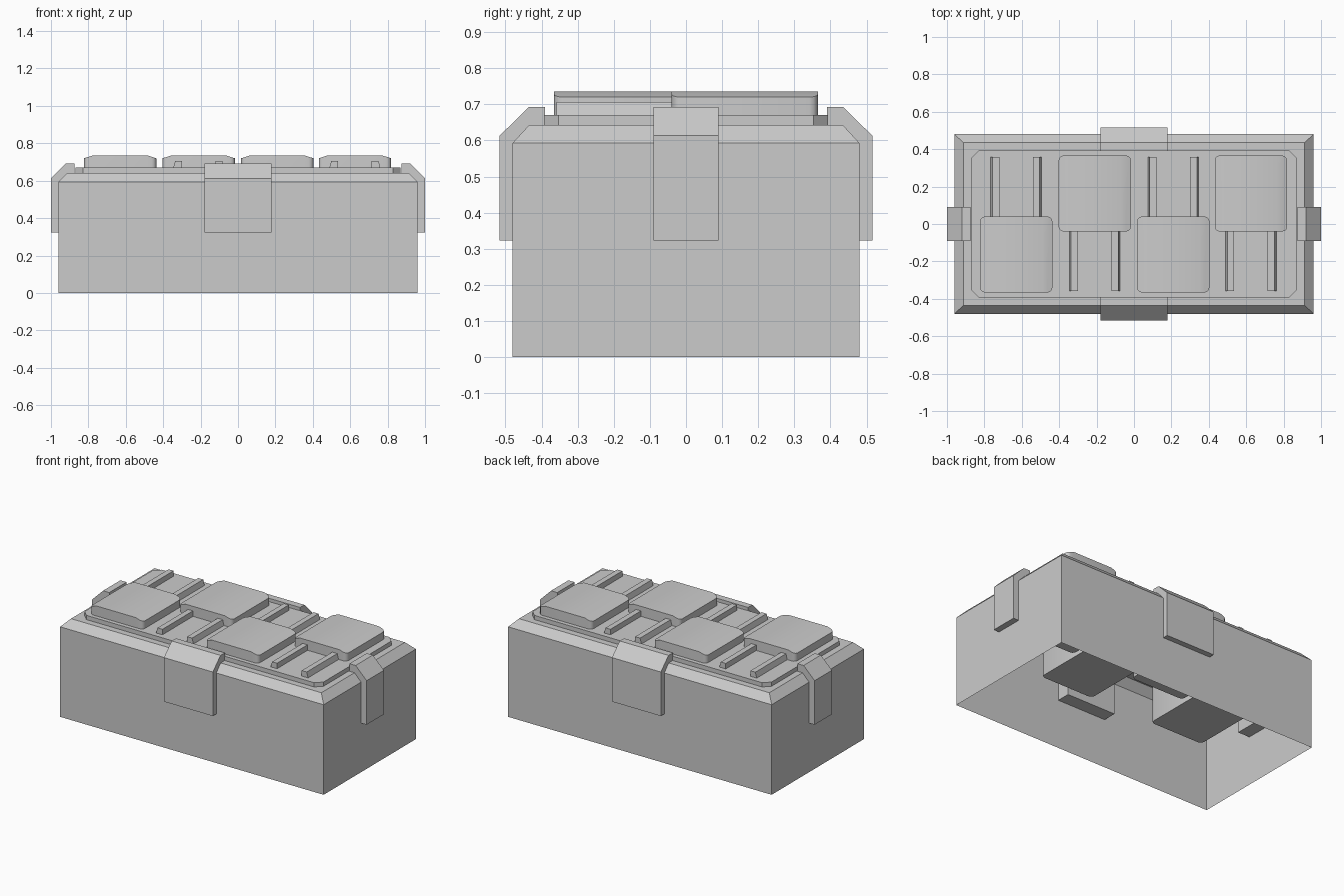
import bpy, bmesh, math
from mathutils import Vector

if "Cube" in bpy.data.objects:
    bpy.data.objects.remove(bpy.data.objects["Cube"])

grey = bpy.data.materials.new("light_grey")
grey.diffuse_color = (0.6, 0.6, 0.6, 1)
grey.use_nodes = True
grey.node_tree.nodes["Principled BSDF"].inputs["Base Color"].default_value = grey.diffuse_color


def finish(name, bm):
    bmesh.ops.recalc_face_normals(bm, faces=bm.faces)
    mesh = bpy.data.meshes.new(name)
    bm.to_mesh(mesh)
    bm.free()
    mesh.materials.append(grey)
    obj = bpy.data.objects.new(name, mesh)
    bpy.context.collection.objects.link(obj)
    return obj


def prism(name, outline, place, a, b):
    """Extrude a 2D outline from a to b; place(u, v, w) gives the 3D point."""
    bm = bmesh.new()
    rings = [[bm.verts.new(place(u, v, w)) for u, v in outline] for w in (a, b)]
    n = len(outline)
    bm.faces.new(rings[0])
    bm.faces.new(rings[1])
    for i in range(n):
        j = (i + 1) % n
        bm.faces.new((rings[0][i], rings[0][j], rings[1][j], rings[1][i]))
    return finish(name, bm)


# Case body: chamfered lid edge, open underneath
bm = bmesh.new()
rings = []
for x, y, z in ((0.96, 0.48, 0), (0.96, 0.48, 0.593), (0.912, 0.435, 0.642)):
    rings.append([bm.verts.new((sx * x, sy * y, z))
                  for sx, sy in ((-1, -1), (1, -1), (1, 1), (-1, 1))])
for lo, hi in zip(rings, rings[1:]):
    for i in range(4):
        j = (i + 1) % 4
        bm.faces.new((lo[i], lo[j], hi[j], hi[i]))
bm.faces.new(rings[-1])
body = finish("case_body", bm)
# An open shell: make sure the lid faces up
if body.data.polygons[-1].normal.z < 0:
    body.data.flip_normals()

# Raised lid plate with cut corners
px, py, c = 0.87, 0.393, 0.04
plate = [(px, -py + c), (px, py - c), (px - c, py), (-px + c, py),
         (-px, py - c), (-px, -py + c), (-px + c, -py), (px - c, -py)]
prism("lid_plate", plate, lambda u, v, w: (u, v, w), 0.642, 0.67)

# Clips: thick blocks with a sloped outer shoulder, reaching through the walls
clip = [(0, 0.323), (0, 0.613), (0.08, 0.692), (0.125, 0.692), (0.125, 0.323)]
for s, side in ((-1, "front"), (1, "back")):
    prism(side + "_clip", clip, lambda u, v, w: (w, s * (0.516 - u), v), -0.178, 0.178)
for s, side in ((-1, "left"), (1, "right")):
    prism(side + "_clip", clip, lambda u, v, w: (s * (1.0 - u), w, v), -0.09, 0.09)


def pad(name, cx, cy):
    """Deep block with rounded corners and a gently sloped crown."""
    hx, hy, r = 0.193, 0.203, 0.025
    bm = bmesh.new()
    prof = [(-hx, 0.35), (hx, 0.35), (hx, 0.72), (hx - 0.05, 0.736),
            (-hx + 0.05, 0.736), (-hx, 0.72)]
    ends = [[bm.verts.new((cx + x, cy + y, z)) for x, z in prof] for y in (-hy, hy)]
    bm.faces.new(ends[0])
    bm.faces.new(ends[1])
    for i in range(6):
        j = (i + 1) % 6
        bm.faces.new((ends[0][i], ends[0][j], ends[1][j], ends[1][i]))
    upright = [e for e in bm.edges
               if abs(e.verts[0].co.z - e.verts[1].co.z) > 0.2]
    bmesh.ops.bevel(bm, geom=upright, offset=r, segments=3, profile=0.5,
                    affect='EDGES')
    obj = finish(name, bm)
    bpy.ops.object.select_all(action='DESELECT')
    obj.select_set(True)
    bpy.context.view_layer.objects.active = obj
    bpy.ops.object.shade_smooth_by_angle(angle=math.radians(35))


# Four staggered pads, each facing a pair of ribs
for i, cx in enumerate((-0.63, -0.21, 0.21, 0.625)):
    s = -1 if i % 2 == 0 else 1
    pad("pad_%d" % (i + 1), cx, s * 0.163)
    y0, y1 = sorted((-s * 0.02, -s * 0.358))
    for m, side in ((-1, "left"), (1, "right")):
        rib = [(0.09, 0.62), (0.136, 0.62), (0.136, 0.67), (0.126, 0.706), (0.09, 0.706)]
        prism("rib_%d_%s" % (i + 1, side), rib,
              lambda u, v, w: (cx + m * u, w, v), y0, y1)
